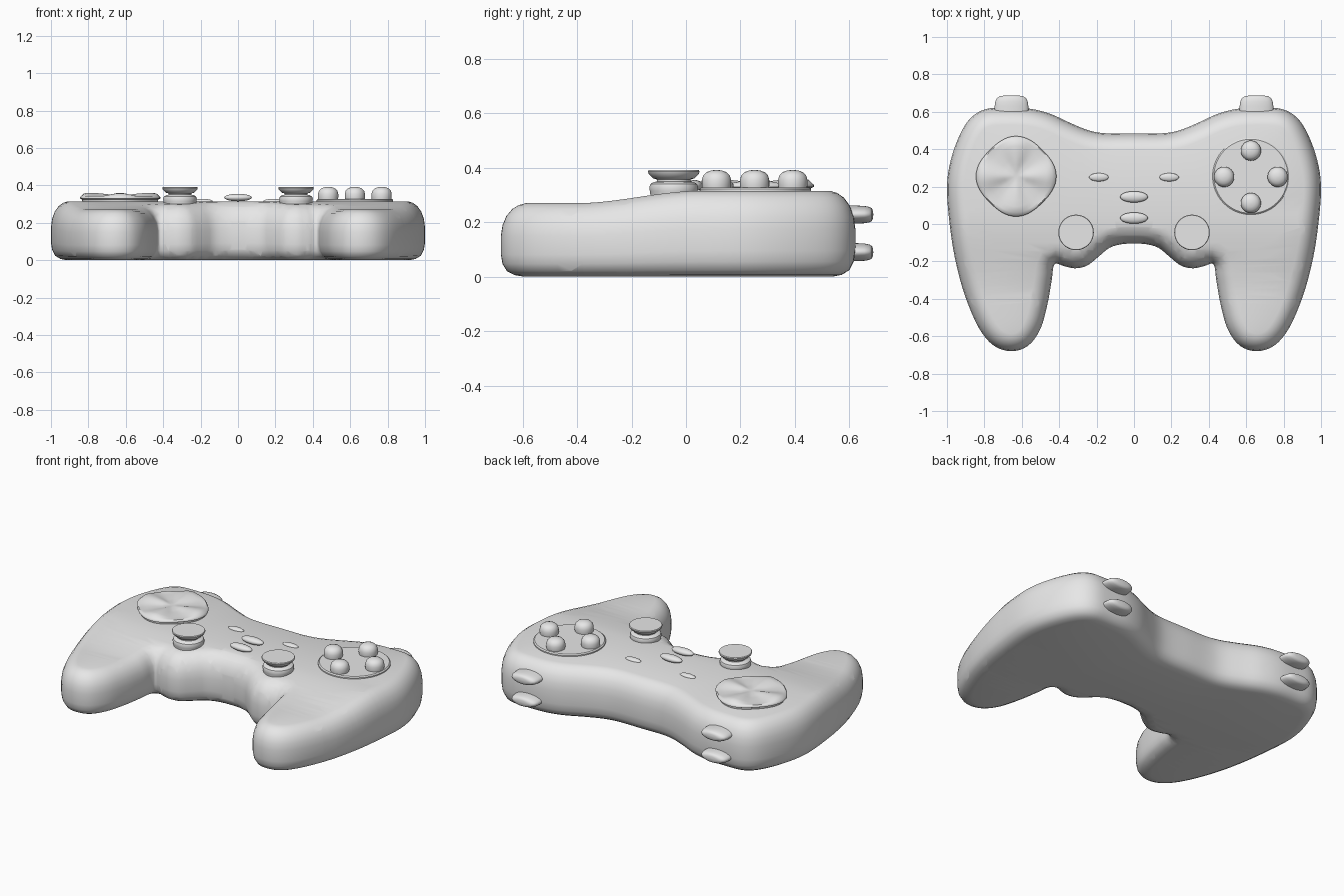
import bpy, bmesh, math
from mathutils import Vector, Matrix

if "Cube" in bpy.data.objects:
    bpy.data.objects.remove(bpy.data.objects["Cube"])

grey = bpy.data.materials.new("plain_grey")
grey.diffuse_color = (0.8, 0.8, 0.8, 1)
grey.use_nodes = True
grey.node_tree.nodes["Principled BSDF"].inputs["Base Color"].default_value = grey.diffuse_color


def finish(name, bm, angle=40):
    bmesh.ops.recalc_face_normals(bm, faces=bm.faces[:])
    me = bpy.data.meshes.new(name)
    bm.to_mesh(me)
    bm.free()
    me.materials.append(grey)
    ob = bpy.data.objects.new(name, me)
    bpy.context.collection.objects.link(ob)
    bpy.ops.object.select_all(action='DESELECT')
    ob.select_set(True)
    bpy.context.view_layer.objects.active = ob
    bpy.ops.object.shade_smooth_by_angle(angle=math.radians(angle))
    return ob


def loft(bm, rings):
    """Join closed rings of points with quads and cap both ends."""
    vs = [[bm.verts.new(p) for p in r] for r in rings]
    n = len(vs[0])
    for a, b in zip(vs, vs[1:]):
        for i in range(n):
            j = (i + 1) % n
            bm.faces.new((a[i], a[j], b[j], b[i]))
    return [bm.faces.new(vs[0]), bm.faces.new(vs[-1])]


def lathe(name, profile, matrix, n=40, angle=40):
    bm = bmesh.new()
    loft(bm, [[(r * math.cos(2 * math.pi * k / n), r * math.sin(2 * math.pi * k / n), z)
               for k in range(n)] for r, z in profile])
    bm.transform(matrix)
    return finish(name, bm, angle)


def ellipsoid(name, loc, size):
    bm = bmesh.new()
    bmesh.ops.create_uvsphere(bm, u_segments=32, v_segments=16, radius=1,
                              matrix=Matrix.Translation(loc) @ Matrix.Diagonal((*size, 1)))
    return finish(name, bm, 60)


# Body outline: right half, from the rear centre round to the front centre
half = [(0, .485), (.15, .485), (.24, .50), (.34, .54), (.45, .59), (.56, .617), (.68, .622),
        (.79, .615), (.87, .57), (.93, .48), (.98, .34), (1, .2), (.988, .02), (.958, -.18),
        (.905, -.38), (.83, -.555), (.75, -.65), (.655, -.68), (.565, -.65), (.50, -.56),
        (.463, -.43), (.44, -.30), (.425, -.215), (.375, -.225), (.315, -.237), (.25, -.222),
        (.19, -.175), (.13, -.127), (.065, -.108), (0, -.105)]
ctrl = [Vector(p) for p in half] + [Vector((-x, y)) for x, y in half[-2:0:-1]]
outline = []
for i in range(len(ctrl)):
    p0, p1, p2, p3 = (ctrl[(i + k) % len(ctrl)] for k in (-1, 0, 1, 2))
    for s in range(4):
        t = s / 4
        outline.append(.5 * (2 * p1 + (p2 - p0) * t + (2 * p0 - 5 * p1 + 4 * p2 - p3) * t * t
                             + (3 * p1 - p0 - 3 * p2 + p3) * t ** 3))
N = len(outline)
inward = []
for i in range(N):
    t = (outline[(i + 1) % N] - outline[i - 1]).normalized()
    inward.append(Vector((t.y, -t.x)))

# Body: rounded wall as inset rings, top sloping down to the grips
bm = bmesh.new()
levels = [(.085, 0), (.05, .007), (.022, .024), (.006, .055), (0, .095), (0, .175), (.006, .22),
          (.02, .26), (.042, .29), (.066, .307), (.092, .315)]
caps = loft(bm, [[(*(p + d * inset), z) for p, d in zip(outline, inward)] for inset, z in levels])
bmesh.ops.triangulate(bm, faces=caps)
for k in range(13):
    bmesh.ops.bisect_plane(bm, geom=bm.verts[:] + bm.edges[:] + bm.faces[:], dist=1e-5,
                           plane_co=(0, .06 - .04 * k, 0), plane_no=(0, 1, 0))
for v in bm.verts:
    t = min(1, max(0, (.05 - v.co.y) / .45))
    v.co.z *= 1 - .143 * t * t * (3 - 2 * t)
finish("body", bm, 45)

# Directional pad: rounded disc with four raised arms
bm = bmesh.new()
n = 64
rings = []
for f, z in [(.93, .30), (.95, .325), (1, .33), (1, .337), (.97, .343)]:
    rings.append([(f, z, 0)] * n)
for f, lift in [(.9, .85), (.75, 1), (.6, .95), (.45, .8), (.3, .6), (.15, .4), (.04, .3)]:
    rings.append([(f, .341, lift)] * n)
pts = []
for ring in rings:
    row = []
    for k, (f, z, lift) in enumerate(ring):
        a = 2 * math.pi * k / n
        arm = abs(math.cos(2 * a)) ** 3 if abs(lift) > .45 else .6
        r = f * (.207 + .008 * math.cos(4 * a))
        row.append((-.63 + r * math.cos(a), .255 + r * math.sin(a), z + .019 * lift * arm))
    pts.append(row)
loft(bm, pts)
finish("direction_pad", bm, 50)

# Action button plate and its four buttons
lathe("button_plate", [(.205, .30), (.205, .322), (.198, .328), (.01, .328)],
      Matrix.Translation((.625, .255, 0)), 64)
for i, (x, y) in enumerate([(.625, .392), (.625, .112), (.482, .252), (.768, .252)]):
    lathe(f"action_button_{i + 1}",
          [(.05, .31), (.054, .335), (.054, .355), (.049, .372), (.037, .384), (.02, .39), (.004, .392)],
          Matrix.Translation((x, y, 0)), 32, 50)

# Centre buttons
for i, y in enumerate((.145, .032)):
    ellipsoid(f"centre_button_{i + 1}", (0, y, .335), (.074, .03, .02))

for side, s in (("left", -1), ("right", 1)):
    # Small oval buttons
    ellipsoid(f"small_button_{side}", (s * .188, .25, .315), (.052, .022, .013))
    # Thumb sticks
    lathe(f"thumb_stick_{side}",
          [(.08, .27), (.088, .315), (.09, .328), (.086, .34), (.075, .347), (.062, .35), (.062, .357),
           (.075, .361), (.092, .378), (.095, .386), (.092, .391), (.01, .391)],
          Matrix.Translation((s * .31, -.045, 0)), 48, 35)
    # Shoulder buttons, two on each side of the rear wall
    for level, z in (("upper", .228), ("lower", .09)):
        lathe(f"shoulder_button_{side}_{level}",
              [(1, -.05), (1, .02), (.96, .045), (.86, .063), (.7, .073), (.4, .077), (.02, .078)],
              Matrix.Translation((s * .655, .61, z)) @ Matrix.Rotation(-math.pi / 2, 4, 'X')
              @ Matrix.Diagonal((.09, .033, 1, 1)), 40, 60)
